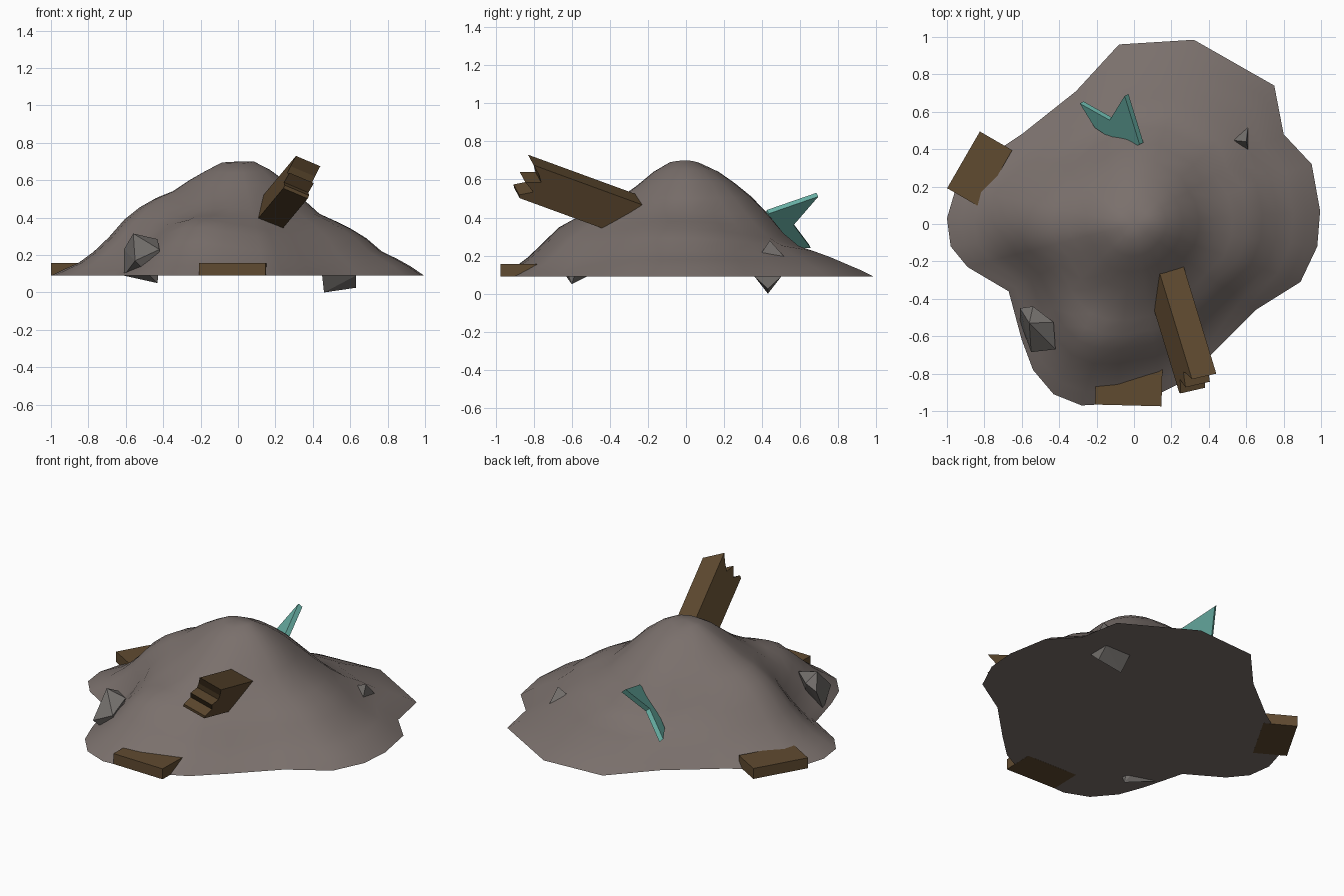
import bpy, bmesh, math
from mathutils import Vector, Matrix

cube = bpy.data.objects.get("Cube")
if cube:
    bpy.data.objects.remove(cube, do_unlink=True)


def material(name, rgb):
    m = bpy.data.materials.new(name)
    m.use_nodes = True
    m.diffuse_color = (*rgb, 1)
    m.node_tree.nodes["Principled BSDF"].inputs["Base Color"].default_value = (*rgb, 1)
    return m


earth = material("grey earth", (0.195, 0.162, 0.15))
stone = material("grey stone", (0.168, 0.156, 0.147))
wood = material("brown wood", (0.117, 0.07, 0.03))
teal = material("teal shard", (0.145, 0.45, 0.39))


def finish(bm, name, mat):
    bmesh.ops.recalc_face_normals(bm, faces=bm.faces)
    mesh = bpy.data.meshes.new(name)
    bm.to_mesh(mesh)
    bm.free()
    mesh.materials.append(mat)
    ob = bpy.data.objects.new(name, mesh)
    bpy.context.collection.objects.link(ob)
    return ob


def slab(name, points, offset, mat):
    """Flat outline extruded along an offset."""
    bm = bmesh.new()
    face = bm.faces.new([bm.verts.new(p) for p in points])
    new = bmesh.ops.extrude_face_region(bm, geom=[face])["geom"]
    bmesh.ops.translate(bm, vec=offset, verts=[v for v in new if isinstance(v, bmesh.types.BMVert)])
    if face.is_valid and all(len(e.link_faces) > 2 for e in face.edges):
        bm.faces.remove(face)
    elif not face.is_valid or not any(f is face for f in bm.faces):
        bm.faces.new([v for v in bm.verts][:len(points)])
    return finish(bm, name, mat)


def rock(name, points):
    bm = bmesh.new()
    for p in points:
        bm.verts.new(p)
    bmesh.ops.convex_hull(bm, input=bm.verts)
    bmesh.ops.dissolve_limit(bm, angle_limit=0.12, verts=bm.verts, edges=bm.edges)
    return finish(bm, name, stone)


def box(name, centre, size, angle):
    bm = bmesh.new()
    bmesh.ops.create_cube(bm, size=1, matrix=Matrix.Translation(centre)
                          @ Matrix.Rotation(math.radians(angle), 4, "Z")
                          @ Matrix.Diagonal((*size, 1)))
    return finish(bm, name, wood)


# Mound: uneven ground outline, lofted up through rings to the summit
BASE = 0.09
outline = [(-1, .03), (-.98, -.12), (-.89, -.23), (-.67, -.36), (-.6, -.62), (-.54, -.78),
           (-.43, -.91), (-.28, -.97), (-.1, -.96), (.15, -.9), (.25, -.85), (.41, -.7),
           (.65, -.46), (.89, -.31), (.98, -.12), (.995, .07), (.95, .32), (.8, .48),
           (.75, .74), (.32, .985), (-.08, .96), (-.31, .71), (-.6, .48), (-.75, .38), (-.95, .2)]
steps = [1, .93, .86, .78, .7, .62, .54, .45, .36, .27, .18, .09]
# Slope heights toward east, north, west, south, one per ring step
slopes = [[BASE, .14, .18, .22, .29, .34, .38, .42, .5, .59, .655, .70],
          [BASE, .125, .155, .19, .215, .24, .31, .42, .51, .58, .64, .68],
          [BASE, .125, .155, .21, .28, .37, .44, .50, .54, .60, .65, .695],
          [BASE, .125, .165, .23, .305, .36, .40, .455, .51, .57, .64, .69]]


def height(ring, angle):
    q = (angle / (math.pi / 2)) % 4
    k, f = int(q) % 4, q - int(q)
    f = f * f * (3 - 2 * f)
    return slopes[k][ring] * (1 - f) + slopes[(k + 1) % 4][ring] * f


def swelling(x, y):
    return sum(h * math.exp(-((x - a) ** 2 + (y - b) ** 2) / r ** 2)
               for a, b, r, h in [(-.25, -.68, .2, .05), (-.22, -.4, .13, -.03),
                                  (-.62, .05, .16, .02), (.3, -.5, .2, -.04)])


bm = bmesh.new()
rings = []
for i, t in enumerate(steps):
    ring = []
    for x, y in outline:
        a = math.atan2(y, x)
        r = t * (math.hypot(x, y) * t + 0.95 * (1 - t))
        px, py = r * math.cos(a), r * math.sin(a)
        z = height(i, a) + (swelling(px, py) if i else 0)
        ring.append(bm.verts.new((px, py, z)))
    rings.append(ring)
n = len(outline)
for low, high in zip(rings, rings[1:]):
    for j in range(n):
        bm.faces.new((low[j], low[(j + 1) % n], high[(j + 1) % n], high[j]))
top = bm.verts.new((0, 0, .70))
for j in range(n):
    bm.faces.new((rings[-1][j], rings[-1][(j + 1) % n], top))
bm.faces.new(rings[0])
mound = finish(bm, "mound", earth)
bpy.ops.object.select_all(action="DESELECT")
mound.select_set(True)
bpy.context.view_layer.objects.active = mound
bpy.ops.object.shade_smooth_by_angle(angle=math.radians(50))

# Boards lying half buried at the foot of the mound
box("front_board", (-.028, -.87, .123), (.355, .2, .067), -1.5)
box("side_board", (-.825, .293, .123), (.35, .2, .067), 60)

# Broken plank sticking out of the front slope, with a splintered tip
corner = Vector((.44, -.80, .675))
along = Vector((.275, -.903, .33))
across = Vector((-.065, -.082, -.17))
thick = Vector((-.13, -.03, .055))
splinters = [(-.68, 0), (0, 0), (-.053, .22), (-.078, .38), (0, .53),
             (-.063, .71), (0, .92), (-.01, 1), (-.68, 1)]
slab("broken_plank", [corner + along * s + across * u for s, u in splinters], thick, wood)

# Forked shard in the back slope
fork = [(-.04, .69, .52), (-.12, .56, .37), (-.28, .65, .25),
        (-.2, .52, .25), (-.02, .40, .36), (.04, .43, .43)]
normal = Vector((-.68, -.34, .65)) * 0.03
slab("forked_shard", [Vector(p) - normal / 2 for p in fork], normal, teal)

# Rocks
rock("front_rock", [(-.56, -.53, .315), (-.43, -.525, .285), (-.42, -.67, .23), (-.55, -.685, .17),
                    (-.61, -.45, .23), (-.61, -.52, .09), (-.43, -.6, .05), (-.54, -.44, .27)])
rock("back_rock", [(.455, .455, .22), (.6, .44, .28), (.61, .52, .19), (.615, .38, .19),
                   (.46, .43, 0), (.63, .43, .025), (.45, .37, .09), (.45, .5, .09),
                   (.63, .36, .09), (.63, .5, .09)])
